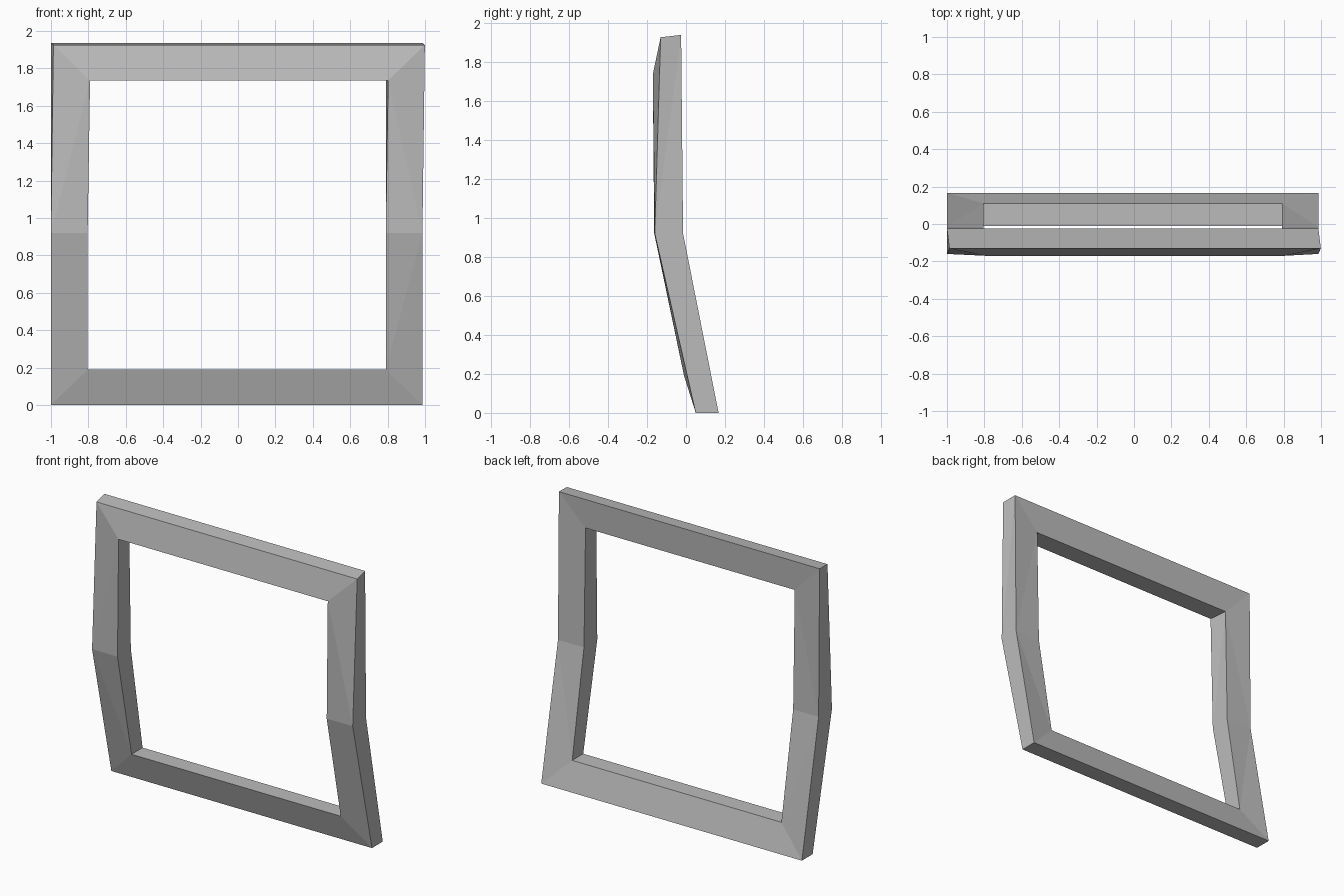
import bpy
import bmesh

cube = bpy.data.objects.get("Cube")
if cube:
    bpy.data.objects.remove(cube, do_unlink=True)

grey = bpy.data.materials.new("plain grey")
grey.use_nodes = True
colour = (0.5, 0.5, 0.5, 1)
grey.diffuse_color = colour
grey.node_tree.nodes["Principled BSDF"].inputs["Base Color"].default_value = colour

# Side profiles as (y, z) at the bottom, the bend and the top
OUTER, INNER = 0.993, 0.797
CENTRE, LEAN = -0.007, 0.013
profiles = {
    "outer_front": (OUTER, LEAN, [(0.05, 0), (-0.16, 0.92), (-0.13, 1.925)]),
    "inner_front": (INNER, LEAN, [(-0.01, 0.19), (-0.163, 0.92), (-0.17, 1.735)]),
    "inner_back": (INNER, 0, [(0.11, 0.19), (-0.018, 0.92), (-0.035, 1.735)]),
    "outer_back": (OUTER, 0, [(0.167, 0), (-0.015, 0.92), (-0.025, 1.937)]),
}

bm = bmesh.new()


def ring(half_width, lean, profile):
    """Loop of six points: up the right side, then down the left side."""
    points = []
    for side, levels in ((-1, (0, 1, 2)), (1, (2, 1, 0))):
        for i in levels:
            y, z = profile[i]
            shift = lean if i == 2 else 0
            points.append(bm.verts.new((side * half_width + CENTRE + shift, y, z)))
    return points


rings = {name: ring(*spec) for name, spec in profiles.items()}


def skin(a, b):
    """Bridge two rings; bent side faces split from inner corner to outer bend."""
    for i in range(6):
        j = (i + 1) % 6
        a0, a1, b0, b1 = a[i], a[j], b[i], b[j]
        if i in (2, 5):
            bm.faces.new((a0, a1, b1, b0))
        elif i in (0, 3):
            bm.faces.new((a0, a1, b0))
            bm.faces.new((a1, b1, b0))
        else:
            bm.faces.new((a0, a1, b1))
            bm.faces.new((a0, b1, b0))


# Front, inside, back and outside of the frame
skin(rings["outer_front"], rings["inner_front"])
skin(rings["inner_front"], rings["inner_back"])
skin(rings["outer_back"], rings["inner_back"])
skin(rings["outer_front"], rings["outer_back"])
bmesh.ops.recalc_face_normals(bm, faces=bm.faces[:])

mesh = bpy.data.meshes.new("bent_frame")
bm.to_mesh(mesh)
bm.free()
mesh.materials.append(grey)
frame = bpy.data.objects.new("bent_frame", mesh)
bpy.context.scene.collection.objects.link(frame)
